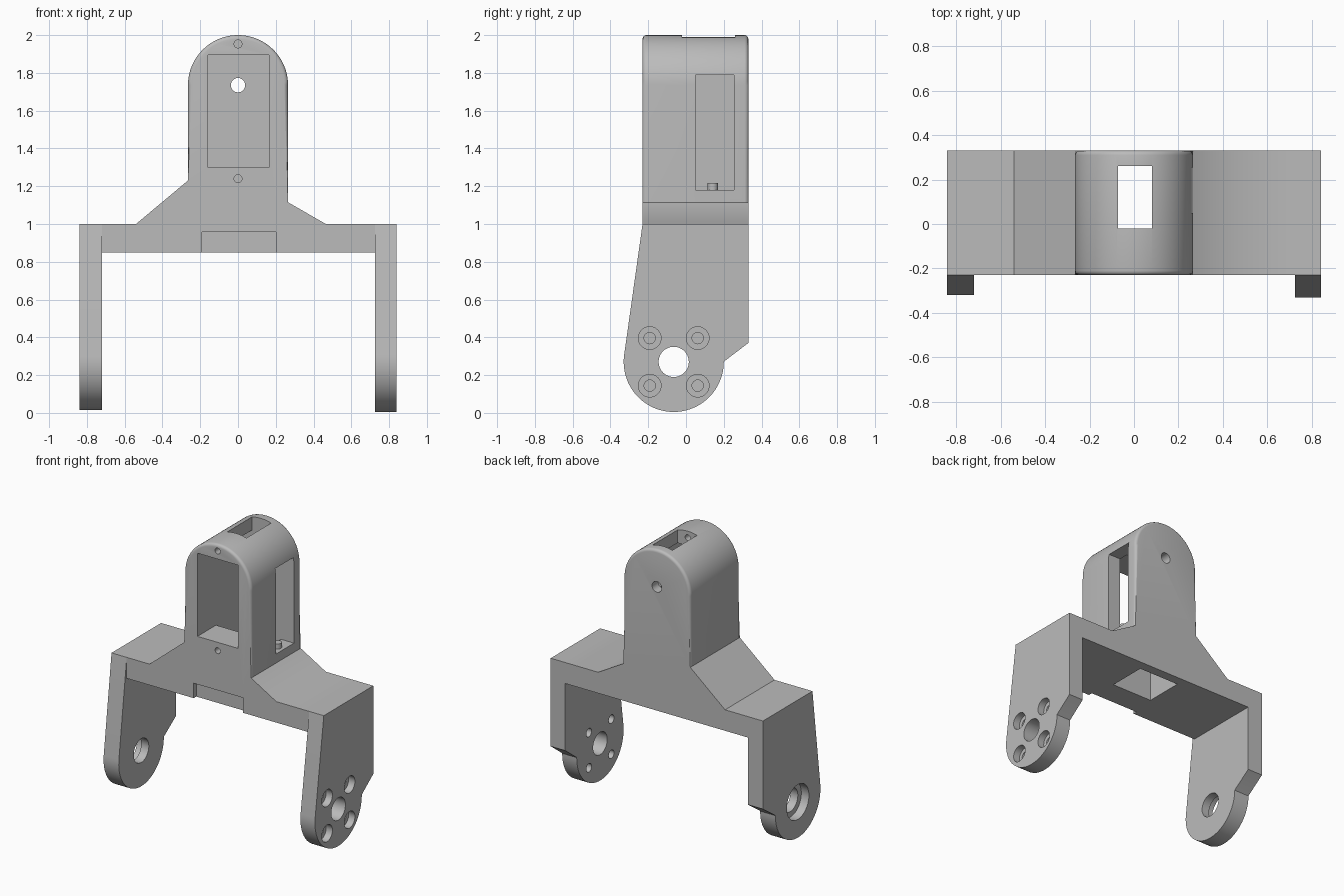
import bpy
import bmesh
from math import cos, sin, pi, atan2, acos, hypot
from mathutils import Matrix, Vector

old = bpy.data.objects.get("Cube")
if old:
    bpy.data.objects.remove(old)

grey = bpy.data.materials.new("plain_grey")
grey.use_nodes = True
grey.diffuse_color = (0.5, 0.5, 0.5, 1)
grey.node_tree.nodes["Principled BSDF"].inputs["Base Color"].default_value = (0.5, 0.5, 0.5, 1)

FRONT, BACK = -0.23, 0.33
AXLE_Y, AXLE_Z = -0.065, 0.27


def make_object(name, bm):
    bmesh.ops.recalc_face_normals(bm, faces=bm.faces[:])
    mesh = bpy.data.meshes.new(name)
    bm.to_mesh(mesh)
    bm.free()
    mesh.materials.append(grey)
    obj = bpy.data.objects.new(name, mesh)
    bpy.context.collection.objects.link(obj)
    return obj


def prism(points, offset):
    """Extrude a closed outline of 3D points along offset."""
    bm = bmesh.new()
    face = bm.faces.new([bm.verts.new(p) for p in points])
    ext = bmesh.ops.extrude_face_region(bm, geom=[face])
    moved = [g for g in ext["geom"] if isinstance(g, bmesh.types.BMVert)]
    bmesh.ops.translate(bm, verts=moved, vec=offset)
    return bm


def box(name, x, y, z):
    corners = [(x[0], y[0], z[0]), (x[1], y[0], z[0]), (x[1], y[1], z[0]), (x[0], y[1], z[0])]
    return make_object(name, prism(corners, (0, 0, z[1] - z[0])))


def cylinder(name, start, axis, length, radius, sides=40):
    """Cylinder from start, running length along the X, Y or Z axis."""
    bm = bmesh.new()
    direction = Vector([axis == a for a in "XYZ"])
    turn = Vector((0, 0, 1)).rotation_difference(direction).to_matrix().to_4x4()
    place = Matrix.Translation(Vector(start) + direction * length / 2)
    bmesh.ops.create_cone(bm, cap_ends=True, segments=sides, radius1=radius,
                          radius2=radius, depth=length, matrix=place @ turn)
    return make_object(name, bm)


def combine(target, tool, operation):
    mod = target.modifiers.new("cut", 'BOOLEAN')
    mod.operation, mod.solver, mod.object = operation, 'EXACT', tool
    bpy.context.view_layer.objects.active = target
    bpy.ops.object.modifier_apply(modifier=mod.name)
    bpy.data.objects.remove(tool)


# Bridge, sloped shoulders and round-topped tower in one outline
R, ARC_Z = 0.265, 1.735
outline = [(-0.84, 0.85), (0.84, 0.85), (0.84, 1.0), (0.465, 1.0), (R, 1.115)]
outline += [(R * cos(pi * i / 40), ARC_Z + R * sin(pi * i / 40)) for i in range(41)]
outline += [(-R, 1.23), (-0.54, 1.0), (-0.84, 1.0)]
bm = prism([(x, FRONT, z) for x, z in outline], (0, BACK - FRONT, 0))

# Soft front and back edges on the tower only
rim = [e for e in bm.edges
       if abs(e.verts[0].co.y - e.verts[1].co.y) < 0.001
       and all(v.co.z > 1.1 and abs(v.co.x) < R + 0.01 for v in e.verts)]
bmesh.ops.bevel(bm, geom=rim, offset=0.02, segments=4, profile=0.5, affect='EDGES')
bracket = make_object("bracket_body", bm)


# Side arms with rounded feet
def arm(name, x_inner, x_outer, radius):
    top = (FRONT, 1.0)
    dy, dz = top[0] - AXLE_Y, top[1] - AXLE_Z
    tangent = atan2(dz, dy) + acos(radius / hypot(dy, dz))
    start = 2 * pi
    points = [top, (BACK, 1.0), (BACK, 0.37), (AXLE_Y + radius + 0.005, 0.275)]
    for i in range(41):
        a = start + (tangent - start) * i / 40
        points.append((AXLE_Y + radius * cos(a), AXLE_Z + radius * sin(a)))
    return make_object(name, prism([(x_inner, y, z) for y, z in points],
                                   (x_outer - x_inner, 0, 0)))


combine(bracket, arm("left_arm", 0.725, 0.84, 0.265), 'UNION')
combine(bracket, arm("right_arm", -0.72, -0.84, 0.255), 'UNION')

# Tower pocket, shaft to the underside, top slot, side window, front notch
cutters = [
    box("pocket", (-0.16, 0.163), (-0.4, 0.26), (1.3, 1.895)),
    box("shaft", (-0.16, 0.163), (-0.02, 0.26), (0.7, 1.5)),
    box("top_slot", (-0.073, 0.08), (-0.02, 0.26), (1.8, 2.2)),
    box("side_window", (0.1, 0.4), (0.05, 0.255), (1.18, 1.79)),
    box("front_notch", (-0.19, 0.2), (-0.4, FRONT + 0.03), (0.7, 0.957)),
    cylinder("back_hole", (0, 0.2, ARC_Z), "Y", 0.3, 0.038),
    cylinder("upper_screw", (0, -0.4, 1.953), "Y", 0.42, 0.021, 24),
    cylinder("lower_screw", (0, -0.4, 1.24), "Y", 0.42, 0.021, 24),
    # Axle holes and the wide outer seat on the right arm
    cylinder("left_axle", (0.6, AXLE_Y, AXLE_Z), "X", 0.4, 0.08),
    cylinder("right_axle", (-1.0, AXLE_Y, AXLE_Z), "X", 0.4, 0.085),
    cylinder("right_seat", (-1.0, AXLE_Y, AXLE_Z), "X", 0.22, 0.125),
]
# Four countersunk bolt holes on the left arm
for sy in (-1, 1):
    for sz in (-1, 1):
        y, z = AXLE_Y + sy * 0.127, AXLE_Z + sz * 0.126
        cutters.append(cylinder("bolt_hole", (0.6, y, z), "X", 0.4, 0.03, 24))
        cutters.append(cylinder("bolt_seat", (0.79, y, z), "X", 0.2, 0.06, 32))
for cutter in cutters:
    combine(bracket, cutter, 'DIFFERENCE')

# Small peg on the window sill
peg = cylinder("window_peg", (0.215, 0.142, 1.17), "Z", 0.047, 0.027, 24)

for obj in (bracket, peg):
    bpy.ops.object.select_all(action='DESELECT')
    obj.select_set(True)
    bpy.context.view_layer.objects.active = obj
    bpy.ops.object.shade_smooth_by_angle(angle=0.6)
